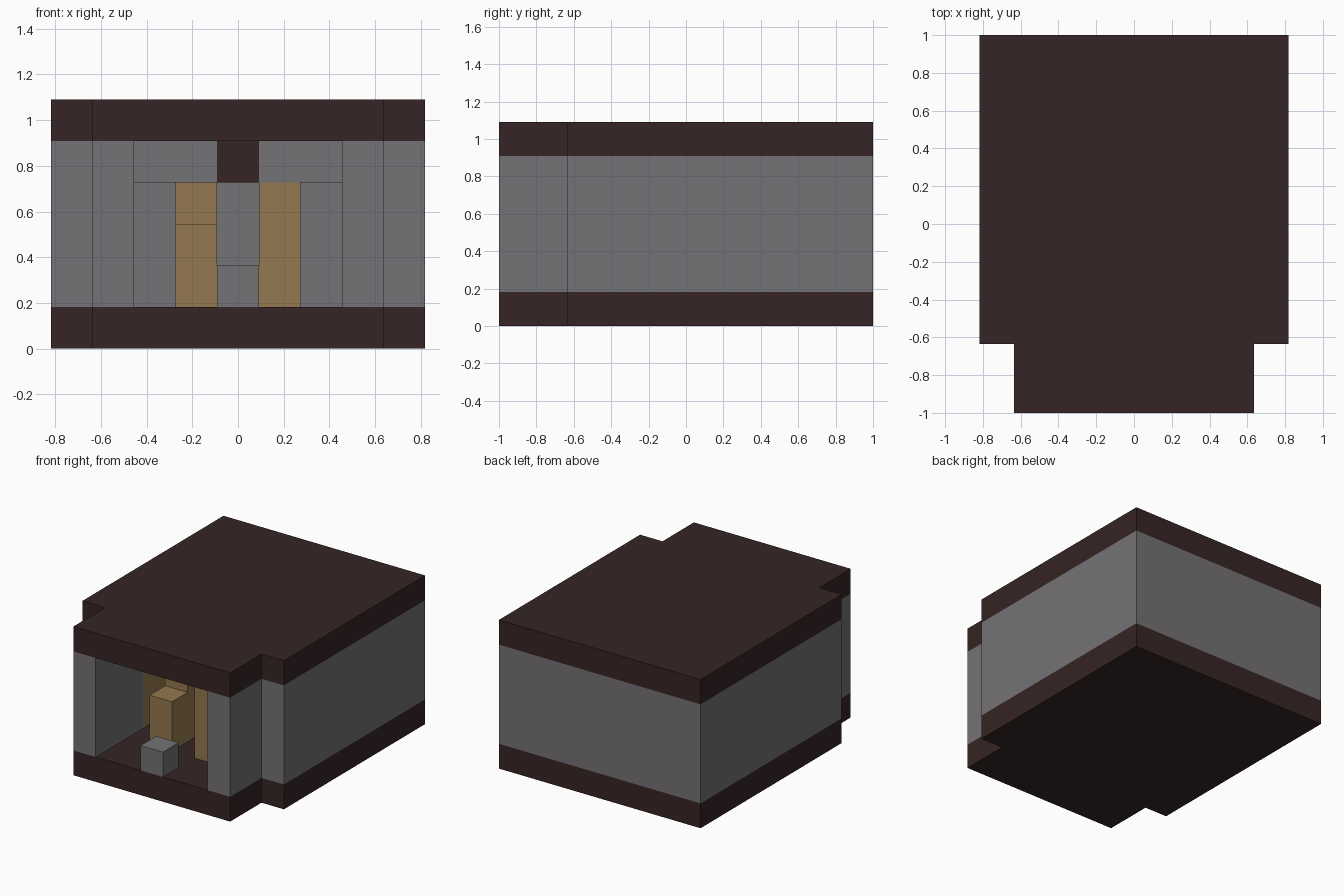
import bpy
import bmesh

cube = bpy.data.objects.get("Cube")
if cube:
    bpy.data.objects.remove(cube, do_unlink=True)

U = 2 / 11  # one building block


def material(name, color):
    m = bpy.data.materials.new(name)
    m.use_nodes = True
    m.diffuse_color = (*color, 1)
    bsdf = next(n for n in m.node_tree.nodes if n.type == 'BSDF_PRINCIPLED')
    bsdf.inputs["Base Color"].default_value = (*color, 1)
    bsdf.inputs["Roughness"].default_value = 0.9
    return m


DARK = material("dark_brown", (0.037, 0.018, 0.018))
GREY = material("stone_grey", (0.175, 0.168, 0.178))
TAN = material("tan_wood", (0.296, 0.188, 0.081))


def prism(name, outline, z0, z1, mat):
    """Extrude an outline given in block units from z0 to z1."""
    bm = bmesh.new()
    face = bm.faces.new([bm.verts.new((x * U, y * U, z0 * U)) for x, y in outline])
    top = bmesh.ops.extrude_face_region(bm, geom=[face])["geom"]
    verts = [v for v in top if isinstance(v, bmesh.types.BMVert)]
    bmesh.ops.translate(bm, verts=verts, vec=(0, 0, (z1 - z0) * U))
    bmesh.ops.recalc_face_normals(bm, faces=bm.faces)
    mesh = bpy.data.meshes.new(name)
    bm.to_mesh(mesh)
    bm.free()
    mesh.materials.append(mat)
    obj = bpy.data.objects.new(name, mesh)
    bpy.context.collection.objects.link(obj)
    return obj


def box(name, x, y, z, mat):
    (x0, x1), (y0, y1) = x, y
    return prism(name, [(x0, y0), (x1, y0), (x1, y1), (x0, y1)], *z, mat)


def mirrored(points):
    """Complete a half outline by mirroring it across x = 0."""
    return points + [(-x, y) for x, y in reversed(points)]


# Floor and roof slabs with the narrower porch at the front
plan = mirrored([(3.5, -5.5), (3.5, -3.5), (4.5, -3.5), (4.5, 5.5)])
prism("floor", plan, 0, 1, DARK)
prism("roof", plan, 5, 6, DARK)

# One continuous wall, open at the front
wall = mirrored([(2.5, -5.5), (3.5, -5.5), (3.5, -3.5), (4.5, -3.5), (4.5, 5.5)])
wall += [(-3.5, 4.5), (-3.5, -2.5), (-2.5, -2.5)]
right_half = [(2.5, -5.5), (3.5, -5.5), (3.5, -3.5), (4.5, -3.5), (4.5, 5.5),
              (0, 5.5), (0, 4.5), (3.5, 4.5), (3.5, -2.5), (2.5, -2.5)]
for side, s in (("left", 1), ("right", -1)):
    prism(side + "_wall", [(s * x, y) for x, y in right_half], 1, 5, GREY)
    # Wood lining inside the room and the beam over the entrance
    box(side + "_lining", sorted((s * 2.5, s * 3.5)), (-2.5, 4.5), (1, 5), TAN)
    box(side + "_lintel", sorted((s * 0.5, s * 2.5)), (-3.5, -2.5), (4, 5), GREY)

box("lintel_keystone", (-0.5, 0.5), (-3.5, -2.5), (4, 5), DARK)

# Furnishings
box("porch_block", (-0.5, 0.5), (-5.5, -4.5), (1, 2), GREY)
box("low_counter", (-1.5, -0.5), (-3.5, -2.5), (1, 3), TAN)
box("tall_counter", (-1.5, -0.5), (-2.5, -1.5), (1, 4), TAN)
box("tall_post", (0.5, 1.5), (-3.5, -2.5), (1, 4), TAN)
